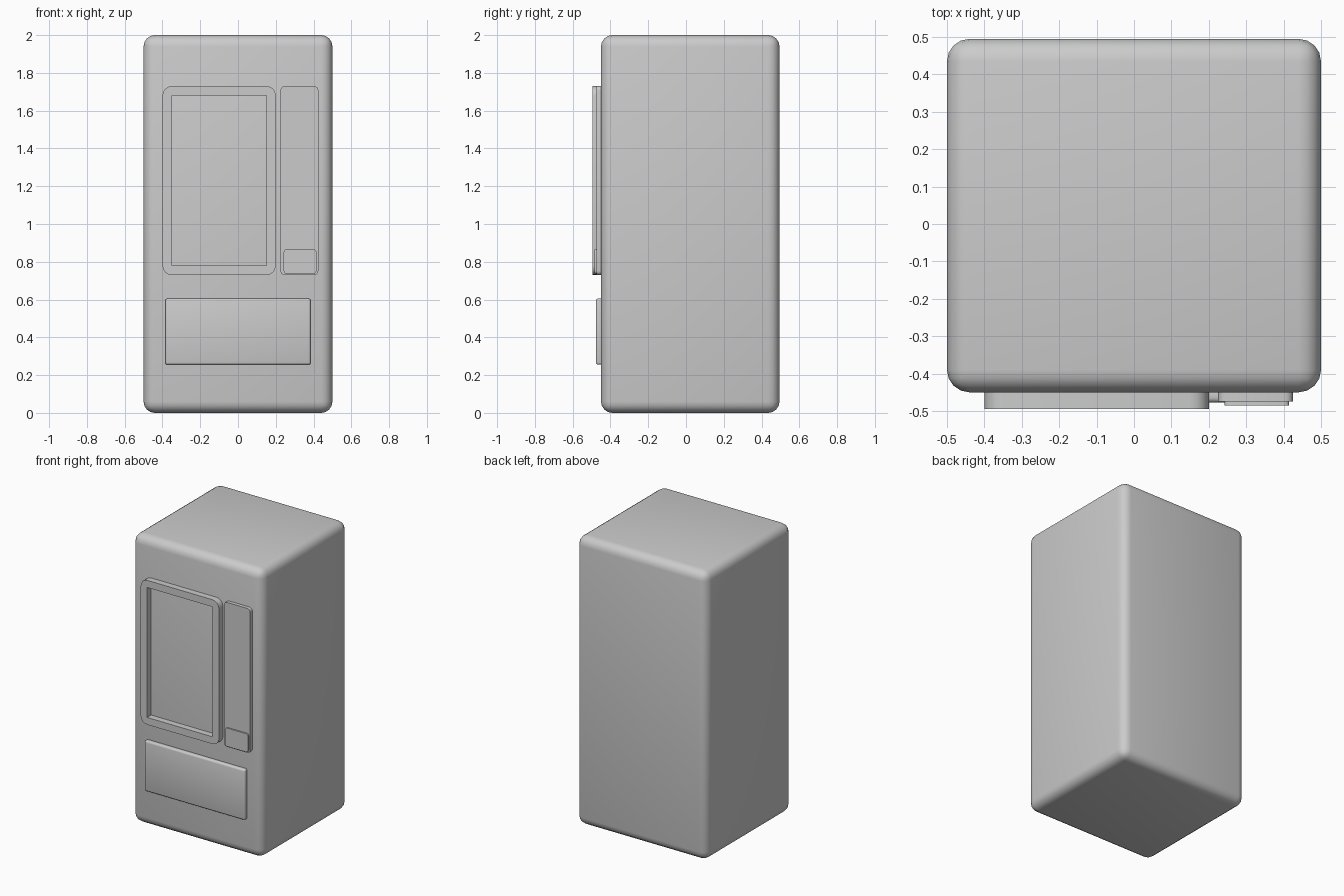
import bpy, math

if "Cube" in bpy.data.objects:
    bpy.data.objects.remove(bpy.data.objects["Cube"])

FRONT = -0.45   # front plane of the cabinet
BACK = -0.44    # plates sink slightly into the cabinet


def rounded_box(name, lo, hi, radius, segments):
    """Box between two corners with all edges rounded."""
    mid = [(a + b) / 2 for a, b in zip(lo, hi)]
    bpy.ops.mesh.primitive_cube_add(size=1, location=mid)
    ob = bpy.context.object
    ob.name = name
    ob.scale = [b - a for a, b in zip(lo, hi)]
    bpy.ops.object.transform_apply(location=False, rotation=False, scale=True)
    mod = ob.modifiers.new("round", "BEVEL")
    mod.width = radius
    mod.segments = segments
    bpy.ops.object.modifier_apply(modifier=mod.name)
    bpy.ops.object.shade_smooth_by_angle(angle=math.radians(35))
    return ob


def outline(x0, x1, z0, z1, r, steps=4):
    """Rectangle outline with rounded corners."""
    if r == 0:
        return [(x1, z1), (x0, z1), (x0, z0), (x1, z0)]
    centres = [(x1 - r, z1 - r), (x0 + r, z1 - r), (x0 + r, z0 + r), (x1 - r, z0 + r)]
    pts = []
    for q, (cx, cz) in enumerate(centres):
        for i in range(steps + 1):
            a = math.pi / 2 * (q + i / steps)
            pts.append((cx + r * math.cos(a), cz + r * math.sin(a)))
    return pts


def plate(name, front, *loops):
    """Flat plate on the cabinet front; further loops are openings."""
    cu = bpy.data.curves.new(name, "CURVE")
    cu.dimensions = "2D"
    cu.fill_mode = "BOTH"
    cu.extrude = (BACK - front) / 2
    for pts in loops:
        sp = cu.splines.new("POLY")
        sp.points.add(len(pts) - 1)
        for p, (x, z) in zip(sp.points, pts):
            p.co = (x, z, 0, 1)
        sp.use_cyclic_u = True
    ob = bpy.data.objects.new(name, cu)
    bpy.context.collection.objects.link(ob)
    ob.location.y = (BACK + front) / 2
    ob.rotation_euler.x = math.pi / 2
    bpy.ops.object.select_all(action="DESELECT")
    ob.select_set(True)
    bpy.context.view_layer.objects.active = ob
    bpy.ops.object.convert(target="MESH")
    bpy.ops.object.shade_smooth_by_angle(angle=math.radians(35))


# Cabinet
rounded_box("cabinet", (-0.5, FRONT, 0), (0.5, 0.495, 2), 0.06, 4)

# Display window frame with square opening
plate("window_frame", -0.494,
      outline(-0.4, 0.2, 0.73, 1.73, 0.05),
      outline(-0.35, 0.15, 0.78, 1.68, 0))

# Control panel and the small box at its foot
plate("control_panel", -0.475, outline(0.225, 0.425, 0.73, 1.73, 0.022))
plate("coin_return", -0.485, outline(0.242, 0.415, 0.738, 0.865, 0.013))

# Delivery flap
rounded_box("delivery_flap", (-0.385, -0.477, 0.255), (0.385, BACK, 0.605), 0.012, 3)
